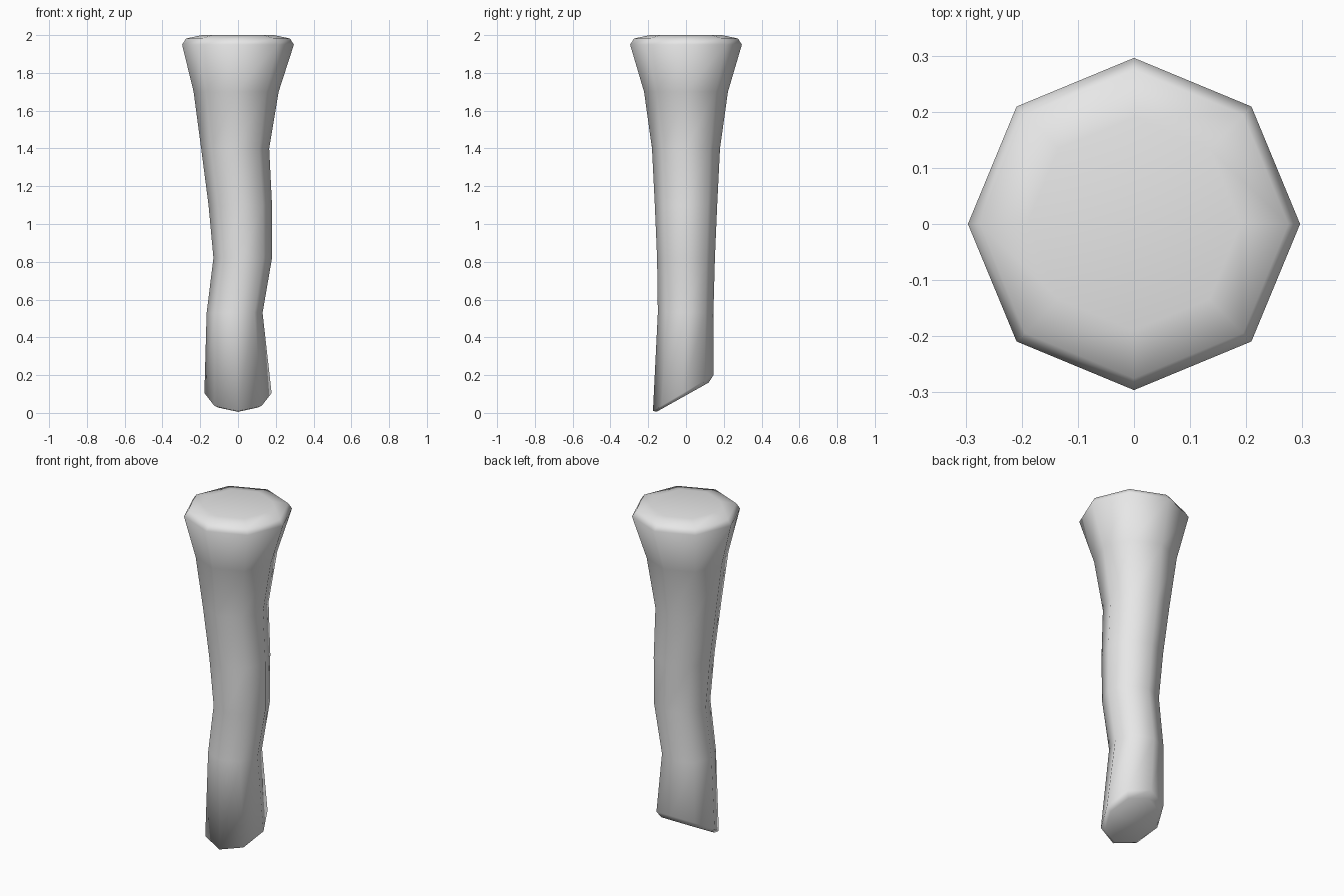
import bpy
import bmesh
from math import cos, sin, pi

cube = bpy.data.objects.get("Cube")
if cube:
    bpy.data.objects.remove(cube, do_unlink=True)

SIDES = 8

# One plain grey for the whole part
grey = bpy.data.materials.new("plain grey")
grey.diffuse_color = (0.8, 0.8, 0.8, 1)
grey.use_nodes = True
grey.node_tree.nodes["Principled BSDF"].inputs["Base Color"].default_value = (0.8, 0.8, 0.8, 1)

# Cross-sections: centre x, centre y, half width, half depth, centre z, slope along y
sections = [
    (0.0, -0.018, 0.150, 0.138, 0.083, 0.56),   # inner rim of slanted foot
    (0.0, -0.015, 0.178, 0.160, 0.105, 0.59),   # outer rim of slanted foot
    (-0.018, -0.002, 0.148, 0.147, 0.53, 0),
    (0.025, 0.0, 0.155, 0.153, 0.82, 0),
    (0.012, 0.0, 0.168, 0.165, 1.10, 0),
    (-0.015, 0.0, 0.180, 0.180, 1.40, 0),
    (-0.010, 0.0, 0.225, 0.222, 1.70, 0),
    (0.0, 0.0, 0.296, 0.296, 1.95, 0),          # flared head
    (0.0, 0.0, 0.275, 0.275, 1.982, 0),
    (0.0, 0.0, 0.190, 0.190, 2.0, 0),
]


def add_ring(bm, section):
    cx, cy, rx, ry, z, slope = section
    angles = [2 * pi * i / SIDES for i in range(SIDES)]
    return [bm.verts.new((cx + rx * cos(a), cy + ry * sin(a), z + slope * ry * sin(a)))
            for a in angles]


# Loft the bent shaft and close both ends
bm = bmesh.new()
rings = [add_ring(bm, s) for s in sections]
for low, high in zip(rings, rings[1:]):
    for i in range(SIDES):
        j = (i + 1) % SIDES
        bm.faces.new((low[i], low[j], high[j], high[i]))
bm.faces.new(rings[0][::-1])
bm.faces.new(rings[-1])
bmesh.ops.recalc_face_normals(bm, faces=bm.faces)
for face in bm.faces:
    face.smooth = True

mesh = bpy.data.meshes.new("bent_shaft")
bm.to_mesh(mesh)
bm.free()
mesh.materials.append(grey)
shaft = bpy.data.objects.new("bent_shaft", mesh)
bpy.context.collection.objects.link(shaft)
